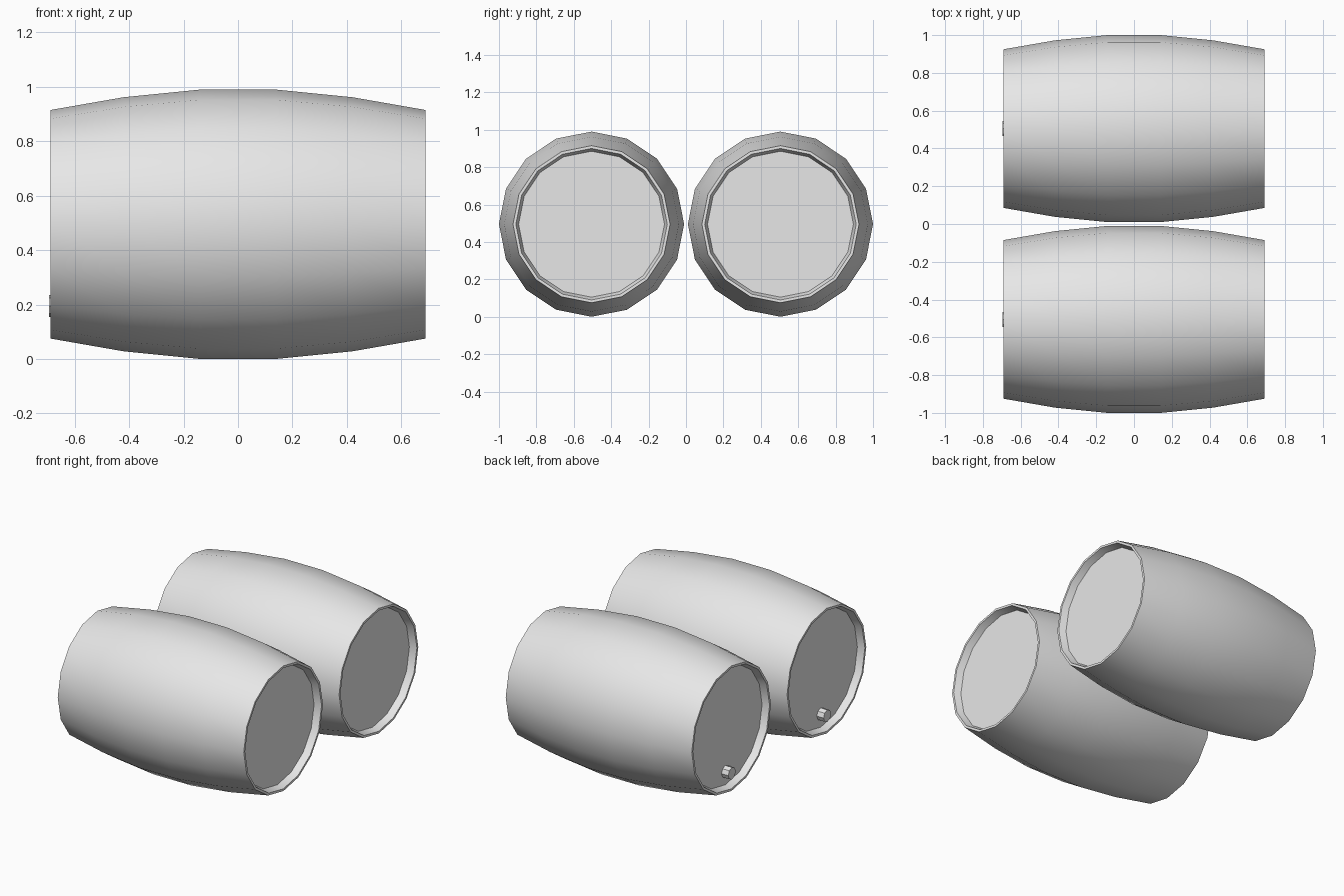
import bpy
import bmesh
import math

cube = bpy.data.objects.get("Cube")
if cube:
    bpy.data.objects.remove(cube, do_unlink=True)

RADIUS = 0.495
HALF = 0.69
RECESS = 0.045

grey = bpy.data.materials.new("light_grey")
grey.use_nodes = True
grey.diffuse_color = (0.8, 0.8, 0.8, 1)
grey.node_tree.nodes["Principled BSDF"].inputs["Base Color"].default_value = (0.8, 0.8, 0.8, 1)


def lathe_x(name, profile, sides, location):
    """Revolve (x, radius) points about the x axis and cap both ends."""
    bm = bmesh.new()
    rings = []
    for x, r in profile:
        angles = [2 * math.pi * i / sides for i in range(sides)]
        rings.append([bm.verts.new((x, r * math.cos(a), r * math.sin(a))) for a in angles])
    for a, b in zip(rings, rings[1:]):
        for i in range(sides):
            j = (i + 1) % sides
            bm.faces.new((a[i], a[j], b[j], b[i]))
    bm.faces.new(rings[0])
    bm.faces.new(rings[-1])
    bmesh.ops.recalc_face_normals(bm, faces=bm.faces)
    mesh = bpy.data.meshes.new(name)
    bm.to_mesh(mesh)
    bm.free()
    mesh.materials.append(grey)
    obj = bpy.data.objects.new(name, mesh)
    obj.location = location
    bpy.context.collection.objects.link(obj)
    bpy.ops.object.select_all(action="DESELECT")
    obj.select_set(True)
    bpy.context.view_layer.objects.active = obj
    bpy.ops.object.shade_smooth_by_angle(angle=math.radians(30))
    return obj


# Half profile from the recessed lid, over the rim, to the belly
half = [(HALF - RECESS, 0.39), (HALF, 0.405), (HALF, 0.42), (0.42, 0.467), (0.14, RADIUS)]
barrel_profile = [(-x, r) for x, r in half] + half[::-1]

lid_x = -(HALF - RECESS)
for side, y in (("front", -0.505), ("back", 0.505)):
    # Barrel body with recessed lids
    lathe_x(side + "_barrel", barrel_profile, 16, (0, y, RADIUS))
    # Small tap plug low on one lid
    lathe_x(side + "_tap", [(lid_x + 0.01, 0.04), (lid_x - 0.05, 0.04)], 8,
            (0, y, RADIUS - 0.3))
